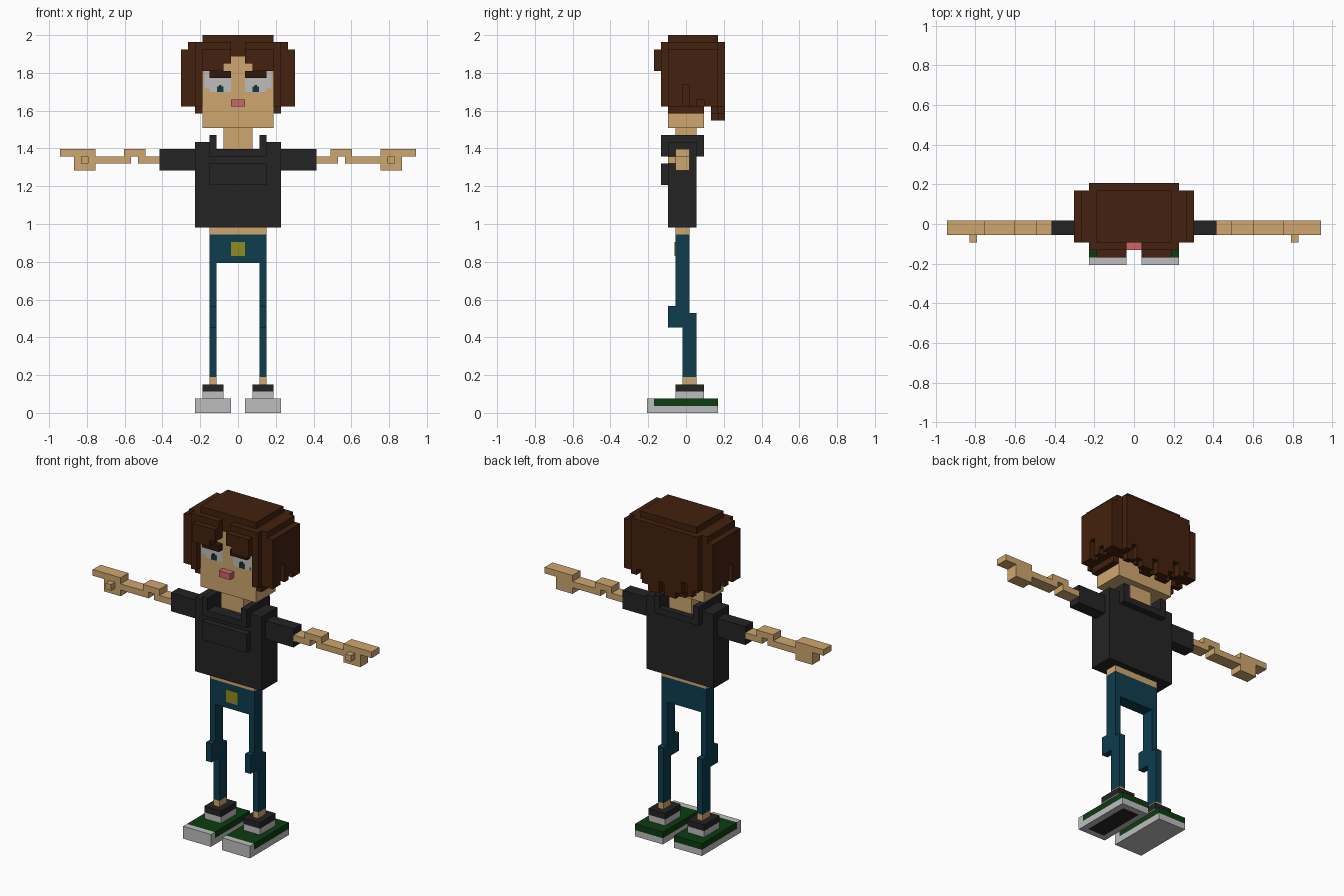
import bpy, bmesh
from mathutils import Vector

if "Cube" in bpy.data.objects:
    bpy.data.objects.remove(bpy.data.objects["Cube"])

U = 2 / 53  # size of one block


def srgb(r, g, b):
    f = lambda c: c / 12.92 if c <= 0.04045 else ((c + 0.055) / 1.055) ** 2.4
    return (f(r / 255), f(g / 255), f(b / 255), 1)


def material(name, *rgb):
    m = bpy.data.materials.new(name)
    m.diffuse_color = srgb(*rgb)
    m.use_nodes = True
    m.node_tree.nodes["Principled BSDF"].inputs["Base Color"].default_value = m.diffuse_color
    return m


SKIN = material("skin", 207, 167, 112)
HAIR = material("brown_hair", 67, 33, 14)
BROW = material("dark_brow", 48, 24, 11)
BLACK = material("black_cloth", 36, 36, 37)
DENIM = material("blue_denim", 14, 61, 79)
GREY = material("light_grey", 190, 190, 190)
GREEN = material("dark_green", 12, 60, 16)
PINK = material("pink_lips", 203, 102, 104)
YELLOW = material("yellow_buckle", 142, 140, 32)


def blocks(name, mat, *boxes, mirror=False):
    """One object from boxes (x0, x1, y0, y1, z0, z1) in block units."""
    bm = bmesh.new()
    for b in boxes:
        for s in ((1, -1) if mirror else (1,)):
            lo = Vector((b[0], b[2], b[4]))
            hi = Vector((b[1], b[3], b[5]))
            for v in bmesh.ops.create_cube(bm, size=1)["verts"]:
                p = (lo + hi) / 2 + Vector(a * d for a, d in zip(v.co, hi - lo))
                v.co = Vector((p.x * s, p.y, p.z)) * U
    me = bpy.data.meshes.new(name)
    bm.to_mesh(me)
    bm.free()
    me.materials.append(mat)
    ob = bpy.data.objects.new(name, me)
    bpy.context.collection.objects.link(ob)
    return ob


# Shoes: grey sole with a dark inset underneath, green upper, grey toe
sole = blocks("soles", GREY, (1, 6, -5.5, 4.5, 0, 1), mirror=True)
sole.data.materials.append(BLACK)
bm = bmesh.new()
bm.from_mesh(sole.data)
under = [f for f in bm.faces if f.normal.z < -0.9]
bmesh.ops.inset_individual(bm, faces=under, thickness=U, use_even_offset=True)
for f in under:
    f.material_index = 1
bm.to_mesh(sole.data)
bm.free()
blocks("shoe_toes", GREY, (1, 6, -5.5, -4.5, 1, 2), mirror=True)
blocks("shoe_uppers", GREEN, (1, 6, -4.5, 4.5, 1, 2), mirror=True)
blocks("shoe_collars", GREY, (2, 5, -1.5, 2.5, 2, 3), mirror=True)
blocks("socks", BLACK, (2, 5, -1.5, 2.5, 3, 4), mirror=True)

# Legs and hips
blocks("ankles", SKIN, (3, 4, -0.5, 1.5, 4, 5), mirror=True)
blocks("trouser_legs", DENIM,
       (3, 4, -0.5, 1.5, 5, 14),
       (3, 4, -2.5, -0.5, 12, 15),
       (3, 4, -1.5, 0.5, 14, 21), mirror=True)
blocks("trouser_hips", DENIM, (-4, 4, -1.5, 0.5, 21, 25))
blocks("buckle", YELLOW, (-1, 1, -1.6, -1.4, 22, 24))
blocks("waist", SKIN, (-4, 4, -1.5, 0.5, 25, 26))

# Shirt
blocks("shirt_body", BLACK, (-6, 6, -2.5, 1.5, 26, 36))
blocks("shirt_chest", BLACK, (-4, 4, -3.5, -2.5, 32, 35))
blocks("shirt_shoulders", BLACK, (4, 6, -2.5, 1.5, 36, 38), mirror=True)
blocks("shirt_collar_sides", BLACK, (3, 4, -3.5, 2.5, 36, 39), mirror=True)
blocks("shirt_collar_bars", BLACK,
       (-3, 3, -3.5, -1.5, 36, 37), (-3, 3, 1.5, 2.5, 36, 37))
blocks("sleeves", BLACK, (6, 11, -1.5, 0.5, 34, 37), mirror=True)

# Arms and hands
blocks("arms", SKIN,
       (11, 14, -1.5, 0.5, 35, 36),
       (13, 16, -1.5, 0.5, 36, 37),
       (15, 20, -1.5, 0.5, 35, 36), mirror=True)
blocks("hands", SKIN,
       (20, 23, -1.5, 0.5, 34, 37),
       (23, 25, -1.5, 0.5, 36, 37),
       (21, 22, -2.5, -1.5, 35, 36), mirror=True)

# Head and face
blocks("neck", SKIN, (-2, 2, -1.5, 1.5, 36, 40))
blocks("head", SKIN, (-5, 5, -2.5, 2.5, 40, 50))
blocks("eyes", GREY, (1, 4, -2.6, -2.4, 45, 47), (4, 4.7, -2.6, -2.4, 45.5, 48), mirror=True)
blocks("irises", DENIM, (2.05, 2.95, -2.68, -2.5, 45, 45.8), mirror=True)
blocks("pupils", BLACK, (2.3, 2.7, -2.74, -2.6, 45.4, 46), mirror=True)
blocks("eyebrows", BROW, (1, 4, -3.5, -2.5, 47, 48), mirror=True)
blocks("mouth", PINK, (-1, 1, -3.5, -2.5, 43, 44))

# Hair
blocks("hair_crown", HAIR, (-5, 5, -2.5, 4.5, 50, 53))
blocks("hair_fringe", HAIR,
       (2, 5, -4.5, -2.5, 48, 49),
       (1, 5, -4.5, -2.5, 49, 51),
       (1, 5, -3.5, -2.5, 51, 52), mirror=True)
blocks("hair_temples", HAIR,
       (5, 6, -3.5, -2.5, 43, 52),
       (5, 6, -2.5, 2.5, 42, 52),
       (6, 7, -2.5, 4.5, 43, 52), mirror=True)
# outer side locks, with stepped lower ends
side_ends = [43, 43, 46, 43, 44, 43, 43]
blocks("hair_side_locks", HAIR,
       *[(7, 8, i - 2.5, i - 1.5, z, 51) for i, z in enumerate(side_ends)], mirror=True)
# back of the hair, with ragged lower ends
back_ends = [43, 42, 44, 42, 41, 41, 43, 41, 41, 42, 44, 43]
blocks("hair_back_fill", HAIR, (-6, 6, 2.5, 3.5, 43, 50), (-6, -5, 2.5, 4.5, 50, 52),
       (5, 6, 2.5, 4.5, 50, 52))
blocks("hair_back_locks", HAIR,
       *[(i - 6, i - 5, 3.5, 4.5, z, 50) for i, z in enumerate(reversed(back_ends))],
       *[(i - 6, i - 5, 4.5, 5.5, z, 52) for i, z in enumerate(back_ends)])
